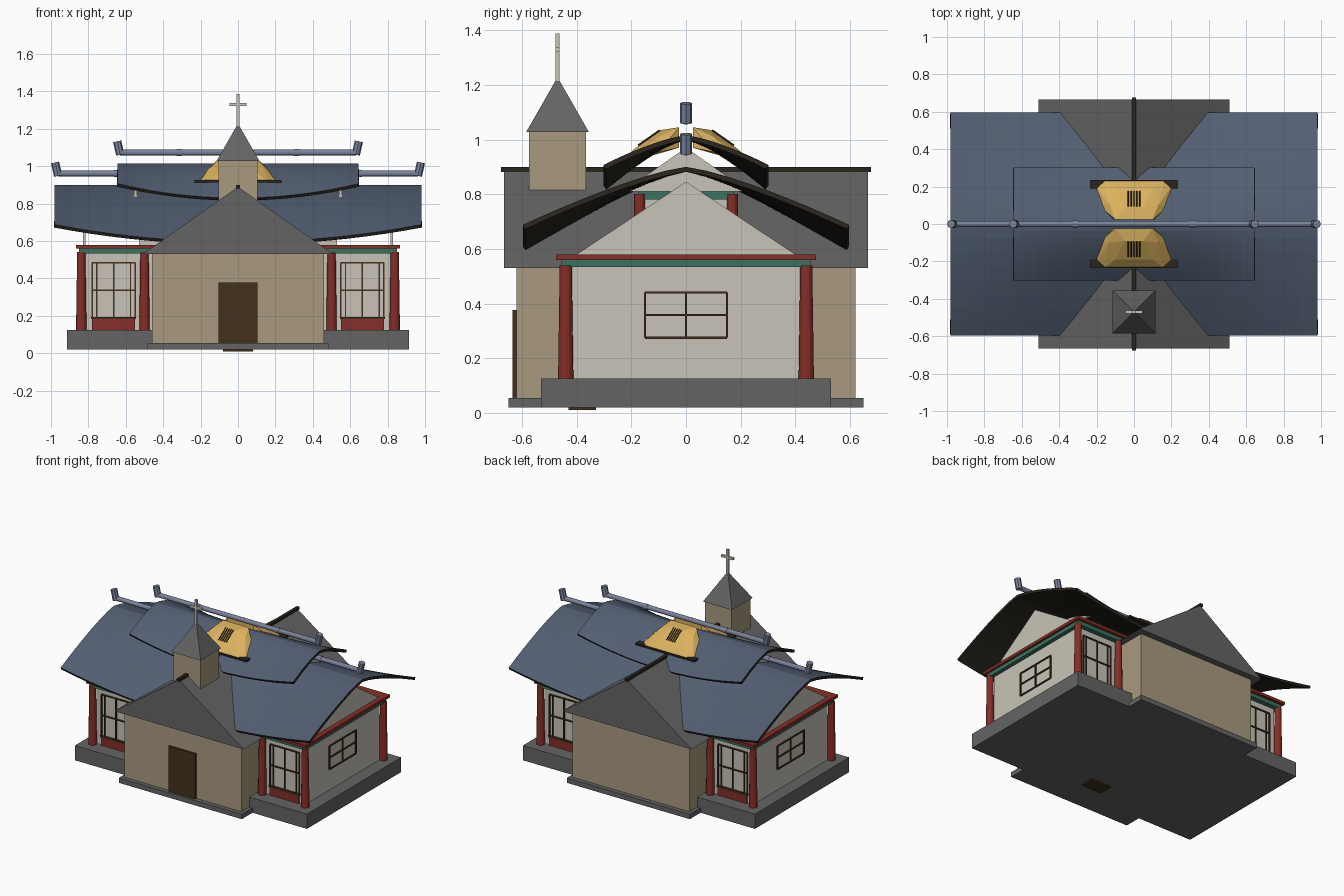
import bpy, bmesh
from mathutils import Vector

cube = bpy.data.objects.get("Cube")
if cube:
    bpy.data.objects.remove(cube, do_unlink=True)


def material(name, *srgb):
    lin = [(c / 255 / 12.92 if c < 11 else ((c / 255 + 0.055) / 1.055) ** 2.4) for c in srgb]
    m = bpy.data.materials.new(name)
    m.use_nodes = True
    m.diffuse_color = (*lin, 1)
    m.node_tree.nodes["Principled BSDF"].inputs["Base Color"].default_value = (*lin, 1)
    return m


TILE = material("blue tile", 82, 94, 114)
TRIM = material("black trim", 42, 38, 30)
RIDGE = material("ridge tile", 122, 132, 155)
STONE = material("grey stone", 100, 100, 100)
TAN = material("tan wall", 168, 154, 127)
PLASTER = material("pale plaster", 200, 196, 184)
RED = material("red wood", 134, 46, 40)
GREEN = material("green beam", 58, 116, 96)
GOLD = material("gold", 218, 178, 94)
BROWN = material("brown wood", 66, 48, 28)


def finish(name, bm, *mats):
    bmesh.ops.recalc_face_normals(bm, faces=bm.faces)
    me = bpy.data.meshes.new(name)
    bm.to_mesh(me)
    bm.free()
    for m in mats:
        me.materials.append(m)
    ob = bpy.data.objects.new(name, me)
    bpy.context.collection.objects.link(ob)
    return ob


def box(name, x, y, z, mat):
    """Box from (min, max) pairs; a single number means symmetric about zero."""
    spans = [(-s, s) if not isinstance(s, tuple) else (min(s), max(s)) for s in (x, y, z)]
    bm = bmesh.new()
    bmesh.ops.create_cube(bm, size=1)
    for v in bm.verts:
        v.co = [a + (b - a) * (c + 0.5) for (a, b), c in zip(spans, v.co)]
    return finish(name, bm, mat)


def hull(name, points, mat):
    bm = bmesh.new()
    for p in points:
        bm.verts.new(p)
    bmesh.ops.convex_hull(bm, input=bm.verts)
    return finish(name, bm, mat)


def rod(name, a, b, r1, r2, mat, sides=12):
    a, b = Vector(a), Vector(b)
    bm = bmesh.new()
    bmesh.ops.create_cone(bm, cap_ends=True, segments=sides, radius1=r1, radius2=r2,
                          depth=(b - a).length)
    turn = (b - a).to_track_quat('Z', 'Y').to_matrix()
    for v in bm.verts:
        v.co = turn @ v.co + (a + b) / 2
    return finish(name, bm, mat)


def curved_roof(name, hx, hy, top, eave_mid, eave_end, power):
    """Tiled saddle sheet, rising at its ends, dark below and on the rim."""
    nx, ny = 20, 16
    bm = bmesh.new()
    rows = []
    for i in range(nx + 1):
        u = 2 * i / nx - 1
        drop = top - (eave_mid + (eave_end - eave_mid) * u * u)
        rows.append([bm.verts.new((u * hx, w * hy, top - drop * abs(w) ** power))
                     for w in (2 * j / ny - 1 for j in range(ny + 1))])
    for r, s in zip(rows, rows[1:]):
        for j in range(ny):
            bm.faces.new((r[j], s[j], s[j + 1], r[j + 1]))
    ob = finish(name, bm, TILE, TRIM)
    if ob.data.polygons[0].normal.z < 0:
        ob.data.flip_normals()
    mod = ob.modifiers.new("thickness", 'SOLIDIFY')
    mod.thickness = 0.018
    mod.offset = -1
    mod.material_offset = mod.material_offset_rim = 1


def ridge_pole(name, hx, z):
    rod(name, (-hx, 0, z), (hx, 0, z), 0.016, 0.016, RIDGE)
    for s in (-1, 1):
        rod(name + "_end", (s * hx, 0, z - 0.012), (s * (hx + 0.016), 0, z + 0.06),
            0.022, 0.022, RIDGE, 8)
        rod(name + "_collar", (s * (hx - 0.33), 0, z), (s * (hx - 0.3), 0, z), 0.019, 0.019, RIDGE)


def window(name, axis, side, depth, span, zs, mullions, rails):
    """Thin lattice on a wall facing x or y."""
    t = 0.004
    a, b = span
    d = (side * depth, side * (depth + 0.008))

    def bar(p, q):
        box(name, *((d, p, q) if axis == 'x' else (p, d, q)), BROWN)
    for k in range(mullions + 1):
        c = a + (b - a) * k / mullions
        bar((c - t, c + t), zs)
    for k in range(rails + 1):
        c = zs[0] + (zs[1] - zs[0]) * k / rails
        bar((a, b), (c - t, c + t))


# Platforms
box("hall_platform", 0.915, 0.53, (0.02, 0.125), STONE)
box("chapel_step", 0.485, 0.65, (0.02, 0.055), STONE)
box("underside_hatch", 0.08, (-0.43, -0.33), (0.01, 0.02), BROWN)

# Hall walls, beams and columns
box("hall_walls", 0.822, 0.42, (0.125, 0.54), PLASTER)
box("green_beam", 0.85, 0.455, (0.533, 0.56), GREEN)
box("red_beam", 0.866, 0.475, (0.56, 0.58), RED)
for sx in (-1, 1):
    window("side_window", 'x', sx, 0.822, (-0.15, 0.15), (0.275, 0.44), 2, 1)
    box("side_window_rail", (sx * 0.822, sx * 0.83), 0.15, (0.354, 0.362), BROWN)
    hull("hall_gable", [(sx * x, y, z) for x in (0.815, 0.83)
                        for y, z in ((-0.4, 0.58), (0.4, 0.58), (0, 0.845))], PLASTER)
    hull("upper_gable", [(sx * x, y, z) for x in (0.54, 0.555)
                         for y, z in ((-0.23, 0.81), (0.23, 0.81), (0, 0.97))], PLASTER)
    for sy in (-1, 1):
        for x in (0.5, 0.838):
            rod("column", (sx * x, sy * 0.44, 0.125), (sx * x, sy * 0.44, 0.54), 0.028, 0.022, RED)
        rod("upper_column", (sx * 0.53, sy * 0.17, 0.7), (sx * 0.53, sy * 0.17, 0.8), 0.02, 0.02, RED)
        mid = sx * 0.665
        window("front_window", 'y', sy, 0.42, (mid - 0.115, mid + 0.115), (0.19, 0.485), 2, 2)
        for off in (-0.09, 0.09):
            box("window_side_bar", (mid + off - 0.003, mid + off + 0.003),
                (sy * 0.42, sy * 0.428), (0.19, 0.485), BROWN)
        box("window_sill", (mid - 0.12, mid + 0.12), (sy * 0.42, sy * 0.435), (0.183, 0.195), BROWN)
        box("red_panel", (mid - 0.115, mid + 0.115), (sy * 0.42, sy * 0.43), (0.125, 0.183), RED)

# Upper storey
box("upper_walls", 0.53, 0.16, (0.58, 0.78), PLASTER)
box("upper_green_beam", 0.54, 0.175, (0.78, 0.81), GREEN)

# Tiled roofs and ridges
curved_roof("lower_roof", 0.98, 0.597, 0.9, 0.595, 0.688, 1.3)
curved_roof("upper_roof", 0.645, 0.302, 1.015, 0.83, 0.907, 1.4)
ridge_pole("lower_ridge", 0.962, 0.96)
ridge_pole("upper_ridge", 0.63, 1.073)

# Chapel
box("chapel_walls", 0.46, 0.62, (0.05, 0.535), TAN)
hull("chapel_roof", [(x, y, z) for y in (-0.665, 0.665)
                     for x, z in ((-0.51, 0.53), (0.51, 0.53), (0, 0.89))], STONE)
box("chapel_ridge", 0.011, 0.677, (0.882, 0.9), TRIM)
box("chapel_door", 0.105, (-0.635, -0.615), (0.055, 0.377), BROWN)

# Bell tower and cross
ty = -0.47
box("tower", 0.105, (ty - 0.105, ty + 0.105), (0.7, 1.03), TAN)
hull("tower_roof", [(x, ty + y, 1.027) for x in (-0.115, 0.115) for y in (-0.115, 0.115)]
     + [(0, ty, 1.228)], STONE)
box("cross_post", 0.008, (ty - 0.008, ty + 0.008), (1.21, 1.387), PLASTER)
box("cross_arm", 0.046, (ty - 0.008, ty + 0.008), (1.322, 1.338), PLASTER)

# Gold gablets on both slopes
for s in (-1, 1):
    half = [(0.16, 0.235, 0.92), (0.2, 0.2, 0.92), (0.19, 0.1, 0.955), (0.12, 0.025, 0.97),
            (0.1, 0.025, 1.045), (0.13, 0.1, 1.01), (0.1, 0.19, 0.965), (0.05, 0.09, 1.035)]
    hull("gold_gablet", [(m * x, s * y, z) for x, y, z in half for m in (-1, 1)], GOLD)
    box("gablet_sill", 0.232, (s * 0.18, s * 0.235), (0.912, 0.925), TRIM)
    for k in range(-2, 3):
        x = k * 0.015
        rod("gablet_slat", (x, s * 0.095, 1.034), (x, s * 0.175, 0.978), 0.004, 0.004, BROWN, 4)
